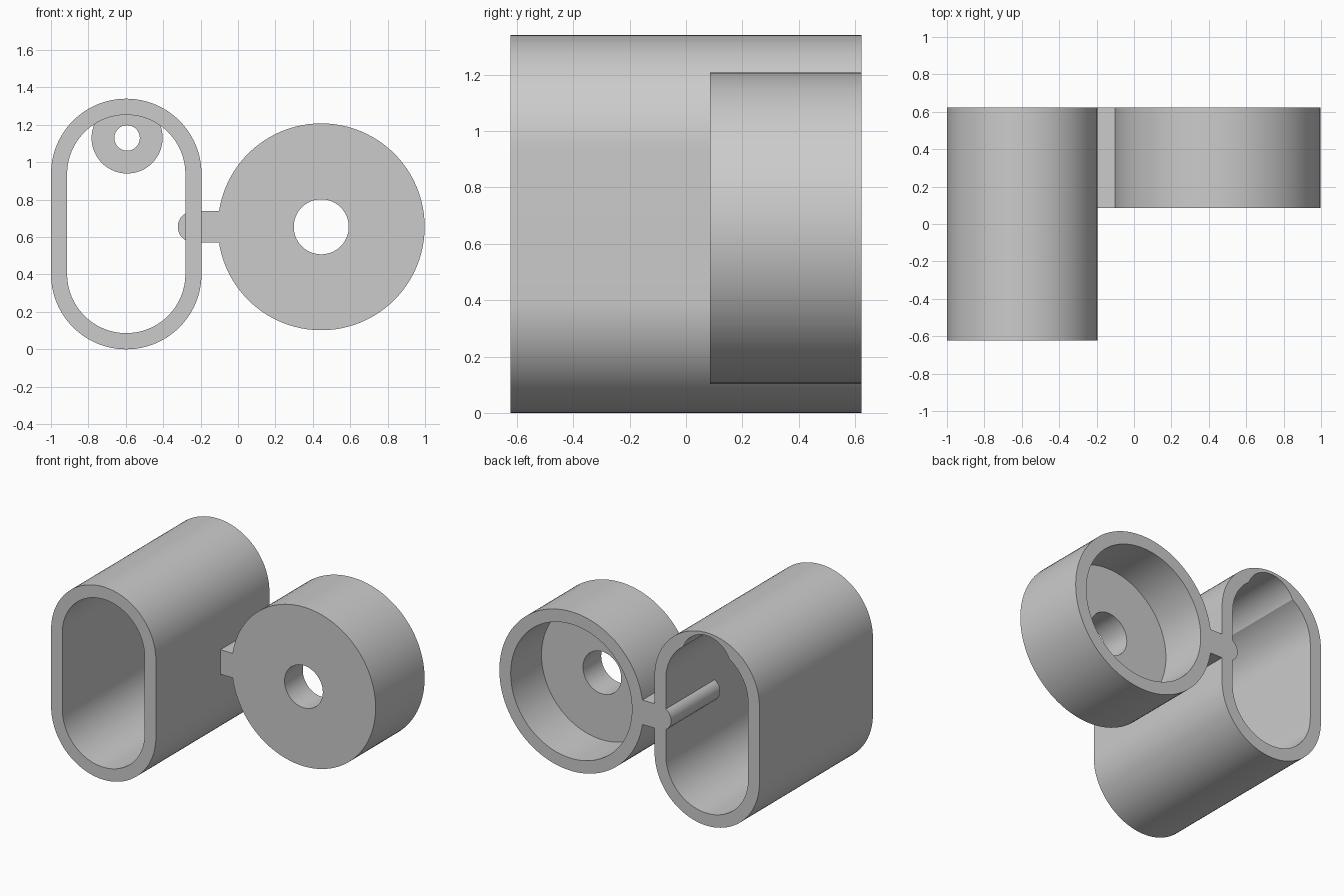
import bpy, bmesh
from math import pi, cos, sin, radians

cube = bpy.data.objects.get("Cube")
if cube:
    bpy.data.objects.remove(cube, do_unlink=True)

# One plain grey for everything
grey = bpy.data.materials.new("plain grey")
grey.use_nodes = True
COLOUR = (0.6, 0.6, 0.6, 1)
grey.diffuse_color = COLOUR
grey.node_tree.nodes["Principled BSDF"].inputs["Base Color"].default_value = COLOUR

BACK, FRONT, CAP_FRONT = 0.623, -0.623, 0.085


def arc(cx, cz, r, start, end, steps):
    """Points along an arc in the x-z plane, angles in degrees."""
    return [(cx + r * cos(radians(start + (end - start) * i / steps)),
             cz + r * sin(radians(start + (end - start) * i / steps)))
            for i in range(steps + 1)]


def circle(cx, cz, r):
    return arc(cx, cz, r, 0, 360, 96)[:-1]


def stadium(cx, low, high, r):
    return arc(cx, high, r, 0, 180, 48) + arc(cx, low, r, 180, 360, 48)


def prism(name, outline, y0, y1):
    """Extrude an x-z outline along y."""
    bm = bmesh.new()
    face = bm.faces.new([bm.verts.new((x, y0, z)) for x, z in outline])
    ext = bmesh.ops.extrude_face_region(bm, geom=[face])["geom"]
    verts = [v for v in ext if isinstance(v, bmesh.types.BMVert)]
    bmesh.ops.translate(bm, verts=verts, vec=(0, y1 - y0, 0))
    bmesh.ops.recalc_face_normals(bm, faces=bm.faces)
    mesh = bpy.data.meshes.new(name)
    bm.to_mesh(mesh)
    bm.free()
    mesh.materials.append(grey)
    obj = bpy.data.objects.new(name, mesh)
    bpy.context.collection.objects.link(obj)
    return obj


def activate(obj):
    bpy.ops.object.select_all(action='DESELECT')
    obj.select_set(True)
    bpy.context.view_layer.objects.active = obj


def cut(obj, outline, y0, y1):
    """Cut an extruded outline out of an object."""
    cutter = prism("cutter", outline, y0, y1)
    cutter.hide_render = True
    mod = obj.modifiers.new("cut", 'BOOLEAN')
    mod.operation, mod.solver, mod.object = 'DIFFERENCE', 'EXACT', cutter
    activate(obj)
    bpy.ops.object.modifier_apply(modifier=mod.name)
    bpy.data.objects.remove(cutter, do_unlink=True)


# Long sleeve, with a round channel running in from the back
SX, PX, PZ, PR = -0.5975, -0.593, 1.13, 0.19
RING_FRONT, RING_BACK = -0.15, 0.02
sleeve = prism("sleeve", stadium(SX, 0.4025, 0.9375, 0.4025), FRONT, BACK)
cut(sleeve, stadium(SX, 0.4025, 0.9375, 0.316), FRONT - 0.1, BACK + 0.1)
cut(sleeve, circle(PX, PZ, PR), RING_BACK - 0.005, BACK + 0.1)

# Pierced disc at the end of the channel
ring = prism("inner_ring", circle(PX, PZ, PR), RING_FRONT, RING_BACK)
cut(ring, circle(PX, PZ, 0.068), RING_FRONT - 0.1, RING_BACK + 0.1)

# Round cup, open at the back, with a hole through its floor
CX, CZ = 0.445, 0.655
cup = prism("cup", circle(CX, CZ, 0.553), CAP_FRONT, BACK)
cut(cup, circle(CX, CZ, 0.466), CAP_FRONT + 0.2, BACK + 0.1)
cut(cup, circle(CX, CZ, 0.147), CAP_FRONT - 0.1, BACK)

# Neck from cup to sleeve, and the half-round rib inside the sleeve wall
neck = prism("neck", [(-0.2, 0.57), (-0.095, 0.57), (-0.095, 0.74), (-0.2, 0.74)],
             CAP_FRONT, BACK)
rib = prism("inner_rib", arc(-0.24, CZ, 0.082, 119, 241, 32), CAP_FRONT, BACK)

for part in (sleeve, ring, cup, neck, rib):
    activate(part)
    bpy.ops.object.shade_smooth_by_angle(angle=radians(30))
